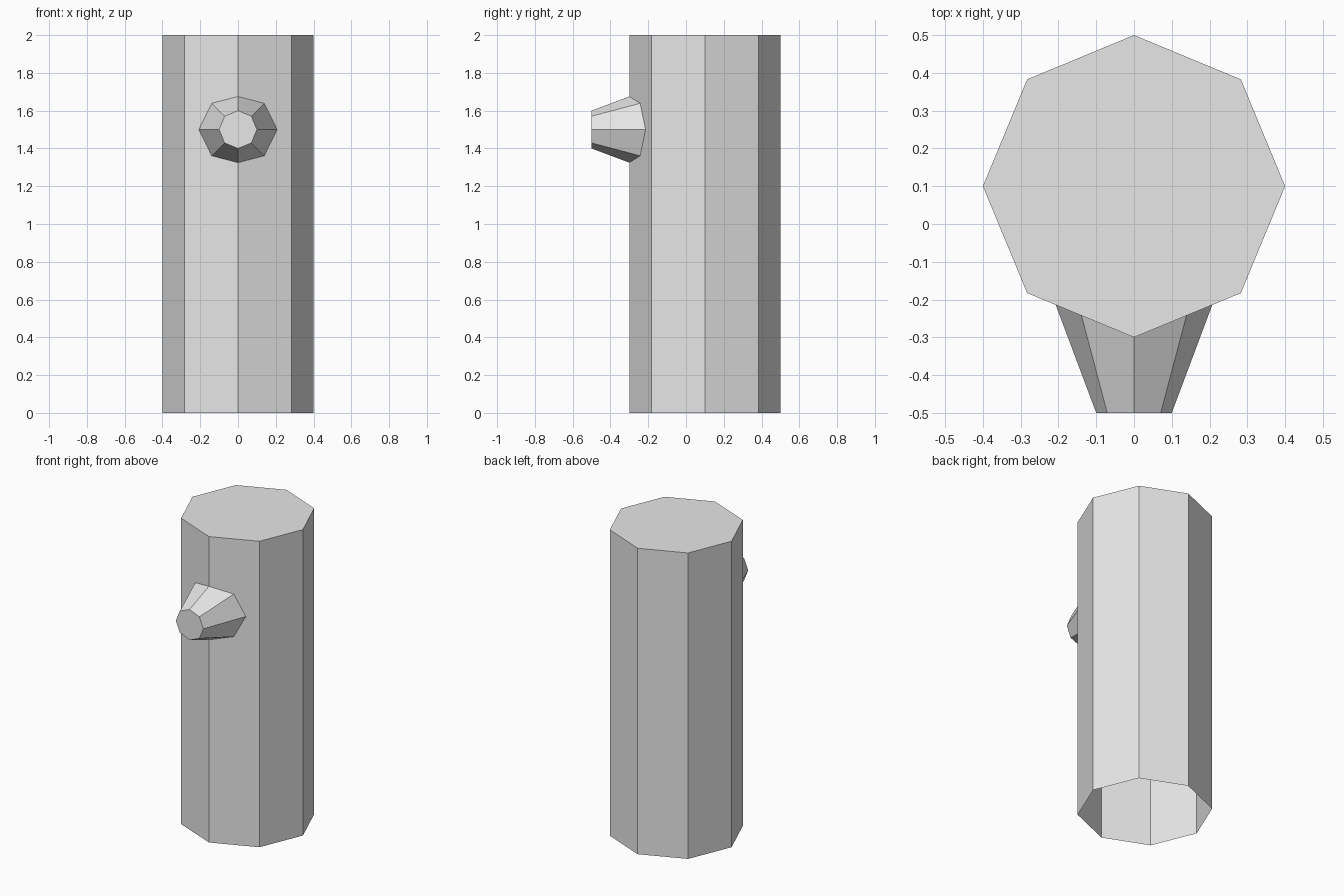
import bpy
import bmesh
import math
from mathutils import Matrix, Vector

cube = bpy.data.objects.get("Cube")
if cube:
    bpy.data.objects.remove(cube, do_unlink=True)

SIDES = 8

# Single flat colour
grey = bpy.data.materials.new("plain_grey")
grey.use_nodes = True
colour = (0.8, 0.8, 0.8, 1.0)
grey.diffuse_color = colour
grey.node_tree.nodes["Principled BSDF"].inputs["Base Color"].default_value = colour


def open_prism(name, base_radius, end_radius, length, matrix):
    """Eight-sided tube rising from an open base to a capped end."""
    bm = bmesh.new()
    rings = []
    for radius, height in ((base_radius, 0), (end_radius, length)):
        ring = []
        for i in range(SIDES):
            a = math.tau * i / SIDES
            ring.append(bm.verts.new((radius * math.cos(a), radius * math.sin(a), height)))
        rings.append(ring)
    base, end = rings
    for i in range(SIDES):
        j = (i + 1) % SIDES
        bm.faces.new((base[i], base[j], end[j], end[i]))
    bm.faces.new(end)
    bm.transform(matrix)
    mesh = bpy.data.meshes.new(name)
    bm.to_mesh(mesh)
    bm.free()
    mesh.materials.append(grey)
    obj = bpy.data.objects.new(name, mesh)
    bpy.context.collection.objects.link(obj)
    return obj


# Upright body, open underneath
open_prism("body", 0.4, 0.4, 2.0, Matrix.Translation(Vector((0, 0.1, 0))))

# Tapered spout pointing forward, rooted inside the body
forward = Matrix.Rotation(math.radians(90), 4, "X")
open_prism("spout", 0.25, 0.1, 0.4, Matrix.Translation(Vector((0, -0.1, 1.5))) @ forward)
